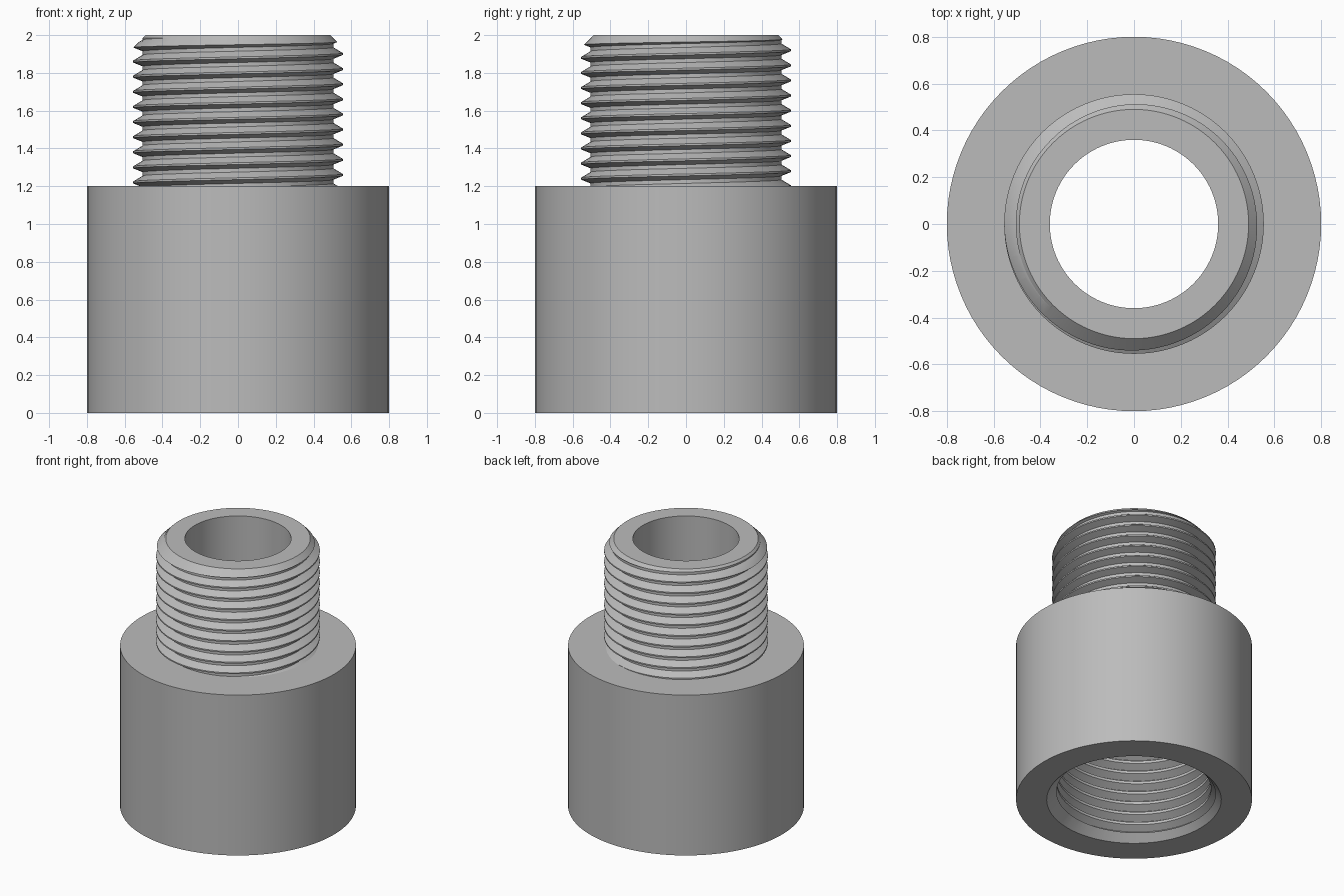
import bpy, bmesh, math

if "Cube" in bpy.data.objects:
    bpy.data.objects.remove(bpy.data.objects["Cube"])

SEG, PITCH = 96, 0.08

steel = bpy.data.materials.new("plain grey")
steel.diffuse_color = (0.50, 0.50, 0.50, 1)
steel.use_nodes = True
steel.node_tree.nodes["Principled BSDF"].inputs["Base Color"].default_value = steel.diffuse_color


def new_object(name, bm):
    bmesh.ops.recalc_face_normals(bm, faces=bm.faces)
    me = bpy.data.meshes.new(name)
    bm.to_mesh(me)
    bm.free()
    me.materials.append(steel)
    ob = bpy.data.objects.new(name, me)
    bpy.context.collection.objects.link(ob)
    return ob


def lathe(name, profile):
    """Closed solid turned from (radius, z) points, capped top and bottom."""
    bm = bmesh.new()
    rings = [[bm.verts.new((r * math.cos(2 * math.pi * s / SEG),
                            r * math.sin(2 * math.pi * s / SEG), z))
              for s in range(SEG)] for r, z in profile]
    for a, b in zip(rings, rings[1:]):
        for s in range(SEG):
            t = (s + 1) % SEG
            bm.faces.new((a[s], a[t], b[t], b[s]))
    bm.faces.new(rings[0])
    bm.faces.new(rings[-1])
    return new_object(name, bm)


def thread_rod(name, steps, z0, turns):
    """Solid right-handed threaded rod; steps = (pitch fraction, radius)."""
    bm = bmesh.new()
    k = len(steps)
    rows = k * turns
    cols = []
    for s in range(SEG):
        a = 2 * math.pi * s / SEG
        col = []
        for i in range(rows + (k if s == 0 else 0)):
            f, r = steps[i % k]
            z = z0 + PITCH * (i // k + f + s / SEG)
            col.append(bm.verts.new((r * math.cos(a), r * math.sin(a), z)))
        cols.append(col)
    for s in range(SEG):
        nxt, off = (cols[s + 1], 0) if s < SEG - 1 else (cols[0], k)
        for i in range(rows - 1):
            bm.faces.new((cols[s][i], nxt[i + off], nxt[i + 1 + off], cols[s][i + 1]))
    # close both ends with a fan
    z1 = z0 + PITCH * turns
    low, high = bm.verts.new((0, 0, z0 - 0.04)), bm.verts.new((0, 0, z1 + 0.12))
    for e in [e for e in bm.edges if e.is_boundary]:
        mid = (e.verts[0].co.z + e.verts[1].co.z) / 2
        bm.faces.new((e.verts[0], e.verts[1], low if mid < (z0 + z1) / 2 else high))
    return new_object(name, bm)


def boolean(target, tool, op):
    m = target.modifiers.new(op, 'BOOLEAN')
    m.operation, m.solver, m.object = op, 'EXACT', tool
    bpy.context.view_layer.objects.active = target
    bpy.ops.object.modifier_apply(modifier=m.name)
    bpy.data.objects.remove(tool)


# outer thread with bevelled tip
stud = thread_rod("threaded_stud", [(0.0, 0.555), (0.125, 0.555), (0.5, 0.505), (0.75, 0.505)],
                  1.02 - PITCH / 16, 14)
boolean(stud, lathe("stud_limit", [(0.7, 1.1), (0.7, 1.79), (0.49, 2.0)]), 'INTERSECT')

# round body
body = lathe("threaded_adapter", [(0.8, 0), (0.8, 1.2)])
boolean(body, stud, 'UNION')

# through bore, inner thread and entry bevel
boolean(body, lathe("bore", [(0.36, 0.5), (0.36, 2.2)]), 'DIFFERENCE')
tap = thread_rod("tap", [(0.0, 0.57), (0.125, 0.57), (0.5, 0.523), (0.75, 0.523)],
                 -0.22 - PITCH / 16, 15)
boolean(tap, lathe("tap_limit", [(0.7, -0.1), (0.7, 0.8)]), 'INTERSECT')
boolean(body, tap, 'DIFFERENCE')
boolean(body, lathe("entry_bevel", [(0.692, -0.1), (0.492, 0.1)]), 'DIFFERENCE')

# smooth round walls, crisp edges
bpy.ops.object.select_all(action='DESELECT')
body.select_set(True)
bpy.context.view_layer.objects.active = body
bpy.ops.object.shade_smooth_by_angle(angle=math.radians(25))
